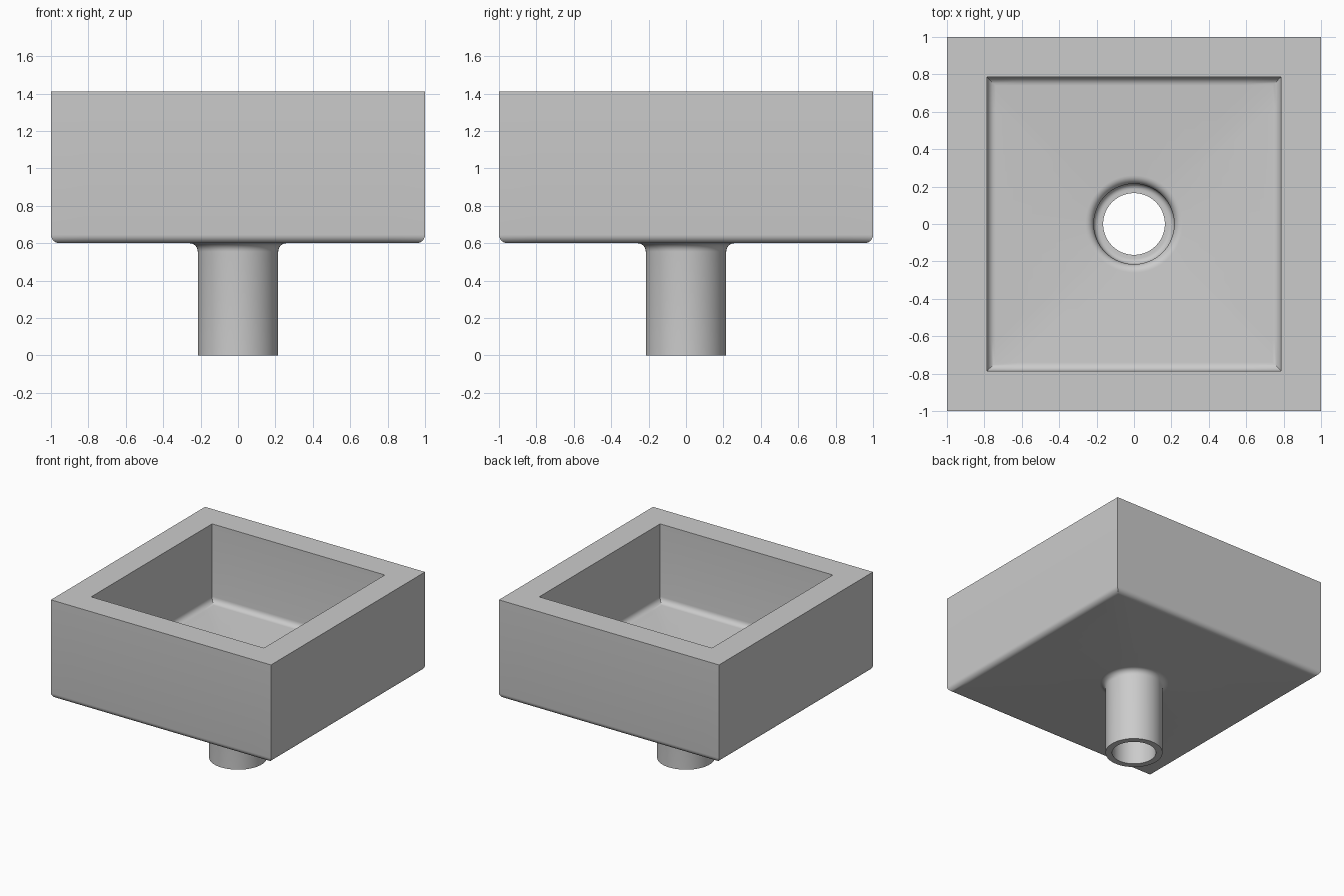
import bpy, bmesh, math

cube = bpy.data.objects.get("Cube")
if cube:
    bpy.data.objects.remove(cube, do_unlink=True)

grey = bpy.data.materials.new("plain grey")
grey.use_nodes = True
COLOUR = (0.6, 0.6, 0.6, 1)
grey.diffuse_color = COLOUR
grey.node_tree.nodes["Principled BSDF"].inputs["Base Color"].default_value = COLOUR

N = 64            # points per ring, a multiple of 8 so square corners are exact
F = 0.045         # fillet radius
STEPS = 6
RIM, BASE, FLOOR = 1.41, 0.6, 0.77
OUTER, INNER = 1.0, 0.785
PIPE, BORE = 0.215, 0.165


def ring(bm, size, z, square):
    """One closed ring of points, square or round."""
    verts = []
    for i in range(N):
        a = 2 * math.pi * i / N
        c, s = math.cos(a), math.sin(a)
        k = size / max(abs(c), abs(s)) if square else size
        verts.append(bm.verts.new((k * c, k * s, z)))
    return verts


def arc(cx, cz, start, end, r=F):
    """Quarter-round fillet in the section plane."""
    return [(cx + r * math.cos(math.radians(start + (end - start) * i / STEPS)),
             cz + r * math.sin(math.radians(start + (end - start) * i / STEPS)))
            for i in range(STEPS + 1)]


# Section from the bore, up the pipe's outside, around the box, down to the drain
pipe_outside = [(BORE, 0), (PIPE, 0)] + arc(PIPE + F, BASE - F, 180, 90)
box = (arc(OUTER - F, BASE + F, -90, 0) + [(OUTER, RIM), (INNER, RIM)]
       + arc(INNER - F, FLOOR + F, 0, -90))
drain = (arc(PIPE + F, FLOOR - F, 90, 180)
         + arc(PIPE - 0.03, BASE + 0.03, 0, -90, 0.03) + [(BORE, BASE)])

bm = bmesh.new()
rings = [ring(bm, r, z, sq) for part, sq in ((pipe_outside, False), (box, True), (drain, False))
         for r, z in part]
for a, b in zip(rings, rings[1:] + rings[:1]):
    for i in range(N):
        j = (i + 1) % N
        bm.faces.new((a[i], a[j], b[j], b[i]))
bmesh.ops.recalc_face_normals(bm, faces=bm.faces)

mesh = bpy.data.meshes.new("basin_with_drain_pipe")
bm.to_mesh(mesh)
bm.free()
mesh.materials.append(grey)
basin = bpy.data.objects.new("basin_with_drain_pipe", mesh)
bpy.context.collection.objects.link(basin)

# Smooth fillets, crisp edges
bpy.context.view_layer.objects.active = basin
basin.select_set(True)
bpy.ops.object.shade_smooth_by_angle(angle=math.radians(30))
